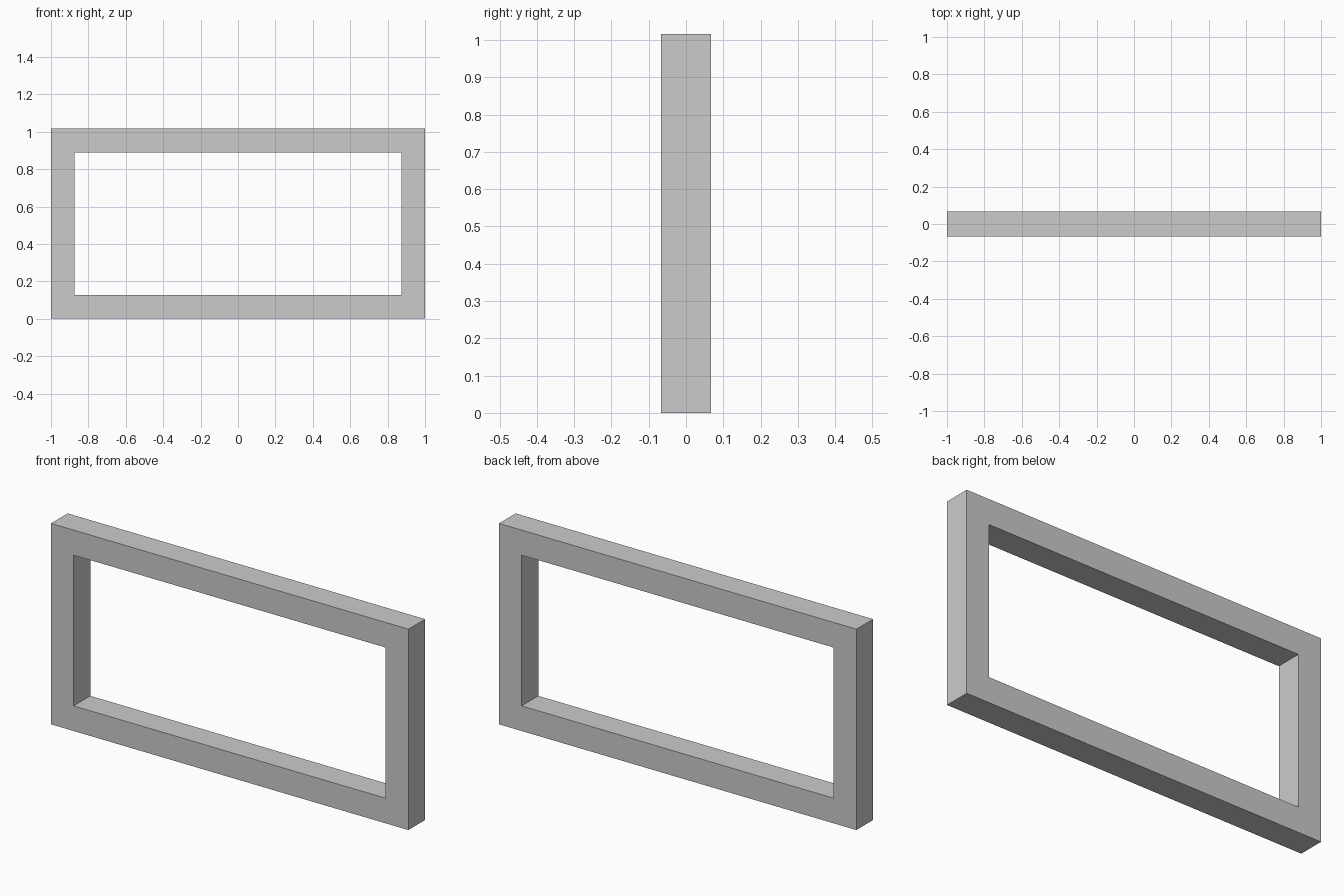
import bpy, bmesh

if "Cube" in bpy.data.objects:
    bpy.data.objects.remove(bpy.data.objects["Cube"])

HALF_W, HEIGHT, BAR, HALF_D = 1.0, 1.016, 0.127, 0.0665


def ring(bm, inset, y):
    """Rectangle of vertices inset from the outer edge of the frame."""
    x, low, high = HALF_W - inset, inset, HEIGHT - inset
    return [bm.verts.new((px, y, pz))
            for px, pz in ((-x, low), (x, low), (x, high), (-x, high))]


# Rectangular frame: four rings bridged into a closed square-section loop
bm = bmesh.new()
rings = [ring(bm, 0, -HALF_D), ring(bm, BAR, -HALF_D),
         ring(bm, BAR, HALF_D), ring(bm, 0, HALF_D)]
for i in range(4):
    a, b = rings[i], rings[(i + 1) % 4]
    for j in range(4):
        k = (j + 1) % 4
        bm.faces.new((a[j], a[k], b[k], b[j]))
bmesh.ops.recalc_face_normals(bm, faces=bm.faces)

mesh = bpy.data.meshes.new("rectangular_frame")
bm.to_mesh(mesh)
bm.free()
bpy.context.collection.objects.link(bpy.data.objects.new("rectangular_frame", mesh))
